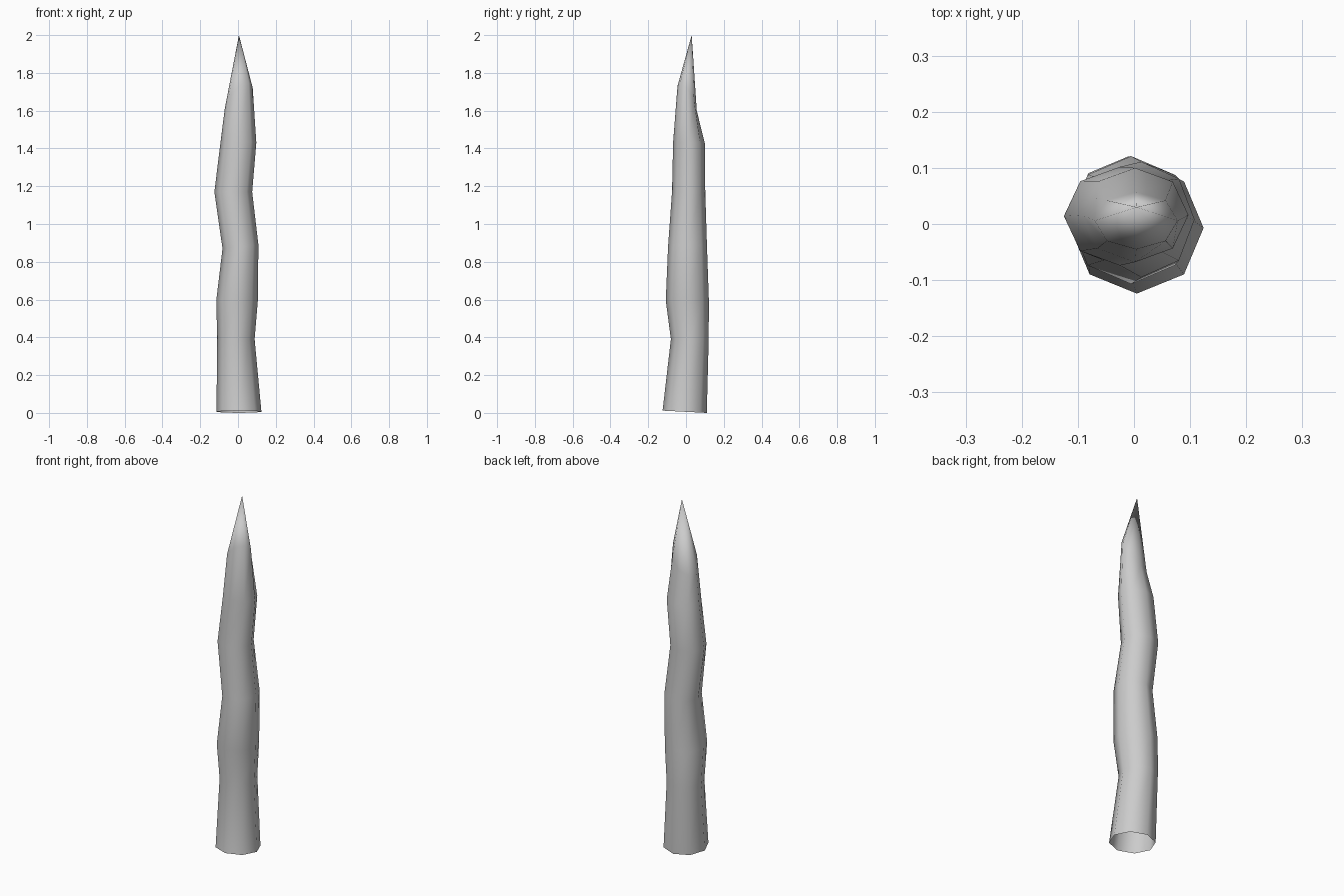
import bpy
import bmesh
from math import cos, sin, tau

cube = bpy.data.objects.get("Cube")
if cube:
    bpy.data.objects.remove(cube, do_unlink=True)

SIDES = 8

# Rings from base to shoulder: centre x, y, z, radius x, y, tilt along x, y
RINGS = [
    (0.005, -0.007, 0.006, 0.119, 0.117, 0.0, -0.006),
    (-0.011, 0.020, 0.39, 0.099, 0.100, 0.0, 0.0),
    (-0.005, 0.007, 0.595, 0.110, 0.114, 0.0, 0.0),
    (0.013, 0.008, 0.88, 0.095, 0.103, 0.01, 0.0),
    (-0.025, 0.014, 1.17, 0.100, 0.088, 0.0, 0.0),
    (0.002, 0.016, 1.43, 0.095, 0.084, 0.0, -0.005),
    (0.004, 0.006, 1.665, 0.074, 0.051, 0.055, -0.065),
]
TIP = (0.005, 0.03, 2.0)

# Crooked tapering spike, open underneath
bm = bmesh.new()
loops = []
for cx, cy, cz, rx, ry, tx, ty in RINGS:
    loop = []
    for i in range(SIDES):
        c, s = cos(tau * i / SIDES), sin(tau * i / SIDES)
        loop.append(bm.verts.new((cx + rx * c, cy + ry * s, cz + tx * c + ty * s)))
    loops.append(loop)
tip = bm.verts.new(TIP)

for low, high in zip(loops, loops[1:]):
    for i in range(SIDES):
        j = (i + 1) % SIDES
        bm.faces.new((low[i], low[j], high[j], high[i]))
for i in range(SIDES):
    bm.faces.new((loops[-1][i], loops[-1][(i + 1) % SIDES], tip))
for face in bm.faces:
    face.smooth = True

mesh = bpy.data.meshes.new("spike")
bm.to_mesh(mesh)
bm.free()

# Plain grey surface
grey = bpy.data.materials.new("grey")
grey.use_nodes = True
colour = (0.6, 0.6, 0.6, 1.0)
grey.diffuse_color = colour
for node in grey.node_tree.nodes:
    if node.type == "BSDF_PRINCIPLED":
        node.inputs["Base Color"].default_value = colour
mesh.materials.append(grey)

spike = bpy.data.objects.new("spike", mesh)
bpy.context.collection.objects.link(spike)
